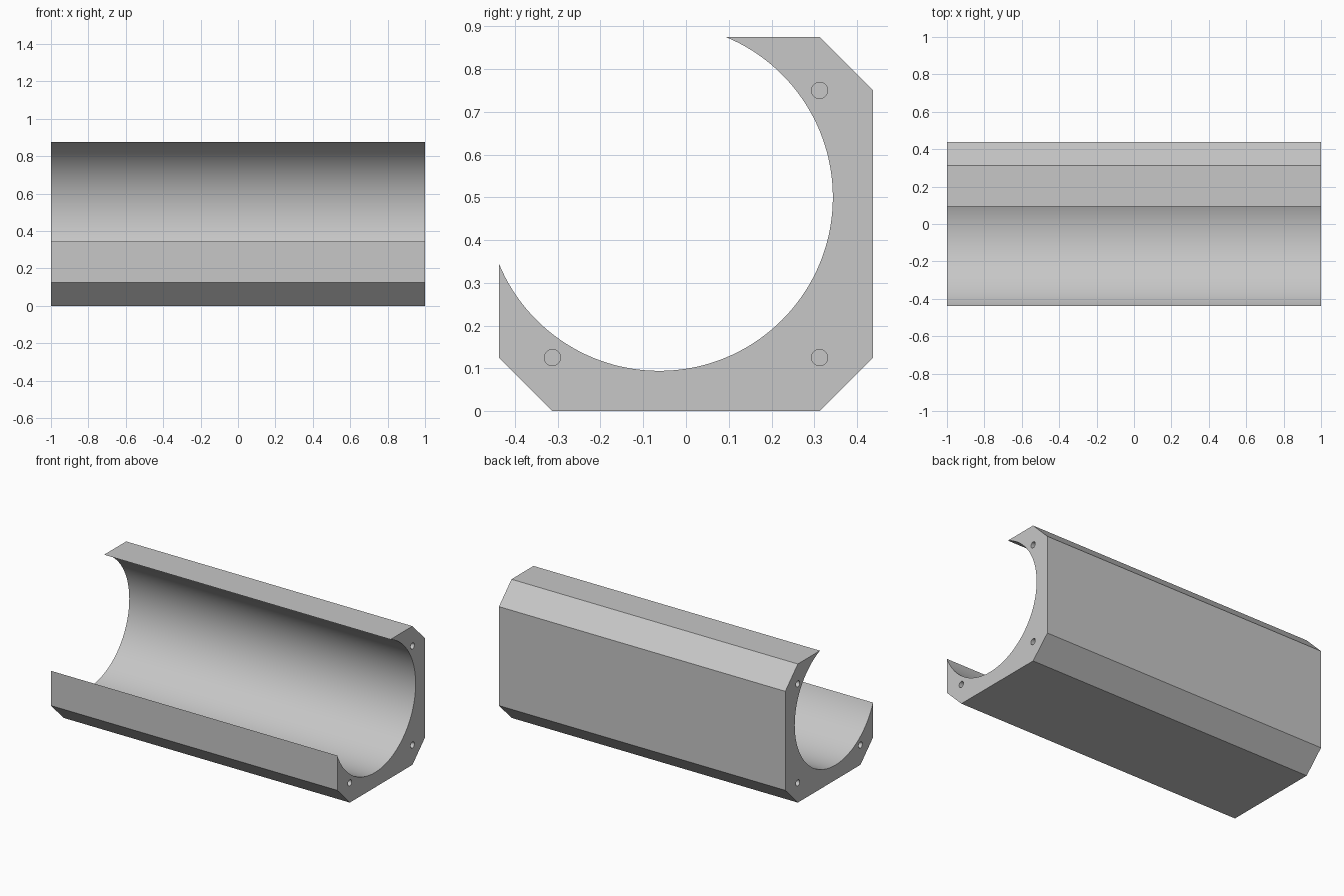
import bpy
import bmesh
from math import radians, cos, sin
from mathutils import Matrix, Vector

cube = bpy.data.objects.get("Cube")
if cube:
    bpy.data.objects.remove(cube, do_unlink=True)

HALF_LENGTH = 1.0
HALF_WIDTH = 0.4375
HEIGHT = 0.875
CHAMFER = 0.125
BORE_Y, BORE_Z, BORE_RADIUS = -0.0625, 0.5, 0.406
ARC_STEPS = 90
HOLE_RADIUS, HOLE_DEPTH = 0.019, 0.2

grey = bpy.data.materials.new("light grey")
grey.use_nodes = True
colour = (0.57, 0.57, 0.57, 1)
grey.diffuse_color = colour
grey.node_tree.nodes["Principled BSDF"].inputs["Base Color"].default_value = colour


def make_object(name, bm):
    bmesh.ops.recalc_face_normals(bm, faces=bm.faces)
    mesh = bpy.data.meshes.new(name)
    bm.to_mesh(mesh)
    bm.free()
    mesh.materials.append(grey)
    obj = bpy.data.objects.new(name, mesh)
    bpy.context.collection.objects.link(obj)
    return obj


# Cross-section: open bore, then the chamfered outside
profile = []
for i in range(ARC_STEPS + 1):
    angle = radians(67.5 - 225 * i / ARC_STEPS)
    profile.append((BORE_Y + BORE_RADIUS * cos(angle),
                    BORE_Z + BORE_RADIUS * sin(angle)))
inner = HALF_WIDTH - CHAMFER
profile += [(-HALF_WIDTH, CHAMFER), (-inner, 0), (inner, 0),
            (HALF_WIDTH, CHAMFER), (HALF_WIDTH, HEIGHT - CHAMFER),
            (inner, HEIGHT)]

# Housing body, extruded along its length
bm = bmesh.new()
face = bm.faces.new([bm.verts.new((-HALF_LENGTH, y, z)) for y, z in profile])
ext = bmesh.ops.extrude_face_region(bm, geom=[face], use_keep_orig=True)
bmesh.ops.translate(bm, vec=Vector((2 * HALF_LENGTH, 0, 0)),
                    verts=[v for v in ext["geom"] if isinstance(v, bmesh.types.BMVert)])
housing = make_object("housing", bm)

# Blind screw holes in both ends
bm = bmesh.new()
for x in (-HALF_LENGTH, HALF_LENGTH):
    for y, z in ((-inner, CHAMFER), (inner, CHAMFER), (inner, HEIGHT - CHAMFER)):
        bmesh.ops.create_cone(
            bm, cap_ends=True, segments=32, radius1=HOLE_RADIUS,
            radius2=HOLE_RADIUS, depth=2 * HOLE_DEPTH,
            matrix=Matrix.Translation((x, y, z)) @ Matrix.Rotation(radians(90), 4, "Y"))
cutter = make_object("screw_hole_cutter", bm)
cutter.hide_render = True

cut = housing.modifiers.new("screw_holes", "BOOLEAN")
cut.operation = "DIFFERENCE"
cut.solver = "EXACT"
cut.object = cutter

bpy.ops.object.select_all(action="DESELECT")
housing.select_set(True)
bpy.context.view_layer.objects.active = housing
bpy.ops.object.modifier_apply(modifier=cut.name)
bpy.data.objects.remove(cutter, do_unlink=True)

# Smooth bore with crisp outer edges
bpy.ops.object.shade_smooth_by_angle(angle=radians(30))
